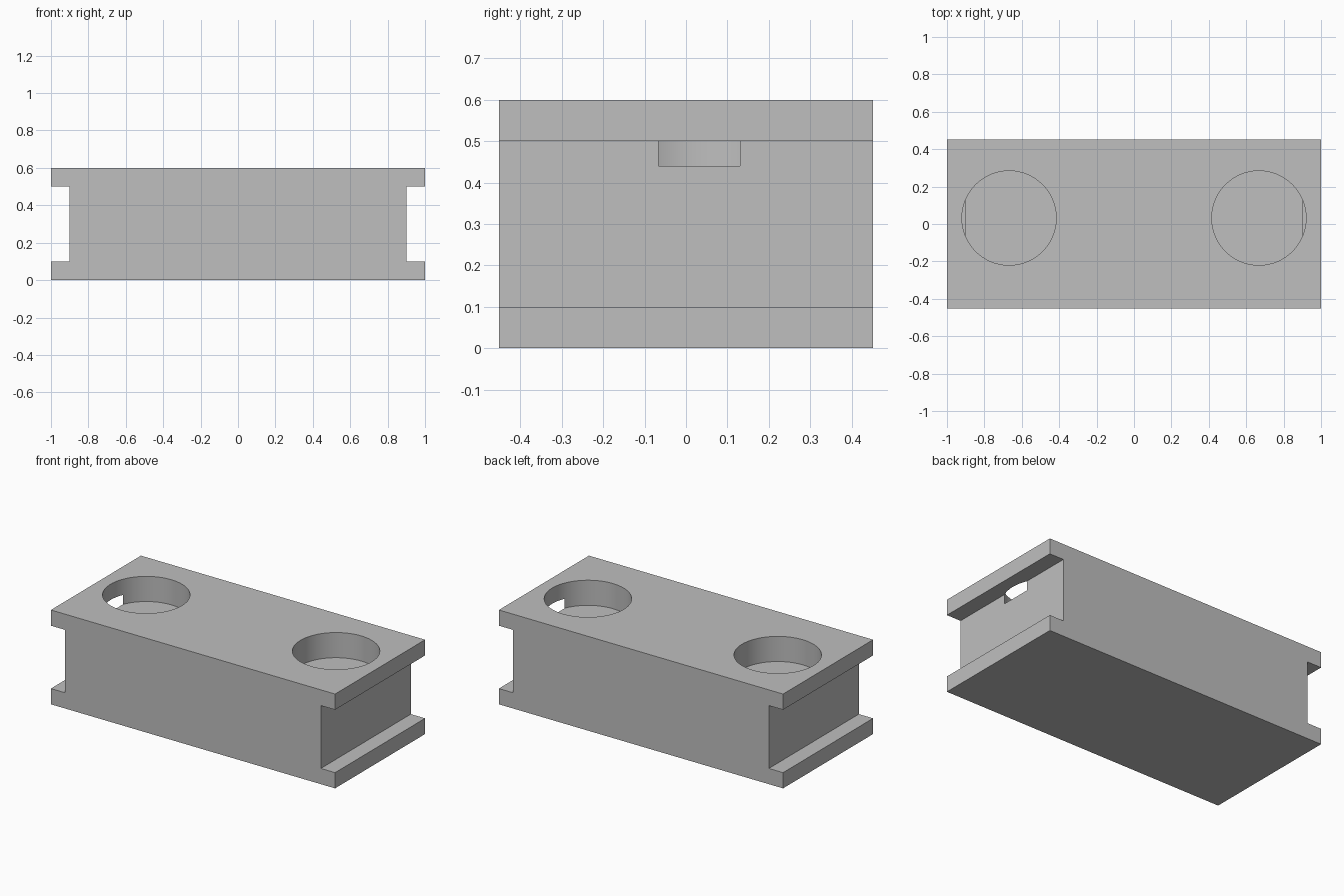
import bpy
import bmesh
import math

cube = bpy.data.objects.get("Cube")
if cube:
    bpy.data.objects.remove(cube, do_unlink=True)

DEPTH = 0.905
HOLE_X, HOLE_Y, HOLE_R, HOLE_FLOOR = 0.668, 0.032, 0.252, 0.44

grey = bpy.data.materials.new("plain grey")
grey.use_nodes = True
colour = (0.52, 0.52, 0.52, 1)
grey.diffuse_color = colour
grey.node_tree.nodes["Principled BSDF"].inputs["Base Color"].default_value = colour

# Block: I-shaped profile extruded front to back
half = [(1, 0), (1, 0.1), (0.9, 0.1), (0.9, 0.5), (1, 0.5), (1, 0.6)]
profile = half + [(-x, z) for x, z in reversed(half)]
bm = bmesh.new()
face = bm.faces.new([bm.verts.new((x, -DEPTH / 2, z)) for x, z in profile])
swept = bmesh.ops.extrude_face_region(bm, geom=[face])["geom"]
bmesh.ops.translate(bm, vec=(0, DEPTH, 0),
                    verts=[g for g in swept if isinstance(g, bmesh.types.BMVert)])
bmesh.ops.recalc_face_normals(bm, faces=bm.faces)
mesh = bpy.data.meshes.new("flanged_block")
bm.to_mesh(mesh)
bm.free()
mesh.materials.append(grey)
block = bpy.data.objects.new("flanged_block", mesh)
bpy.context.collection.objects.link(block)

# Round pockets, breaking through the recessed ends
for side, name in ((1, "left"), (-1, "right")):
    height = 0.4
    bpy.ops.mesh.primitive_cylinder_add(
        vertices=96, radius=HOLE_R, depth=height,
        location=(side * HOLE_X, HOLE_Y, HOLE_FLOOR + height / 2))
    cutter = bpy.context.object
    cutter.name = name + "_pocket_cutter"
    cutter.hide_render = True
    cutter.data.materials.append(grey)
    bpy.context.view_layer.objects.active = block
    cut = block.modifiers.new(name + "_pocket", 'BOOLEAN')
    cut.operation = 'DIFFERENCE'
    cut.solver = 'EXACT'
    cut.object = cutter
    bpy.ops.object.modifier_apply(modifier=cut.name)
    bpy.data.objects.remove(cutter, do_unlink=True)

# Smooth pocket walls with crisp edges
bpy.ops.object.select_all(action='DESELECT')
block.select_set(True)
bpy.context.view_layer.objects.active = block
bpy.ops.object.shade_smooth_by_angle(angle=math.radians(30))
